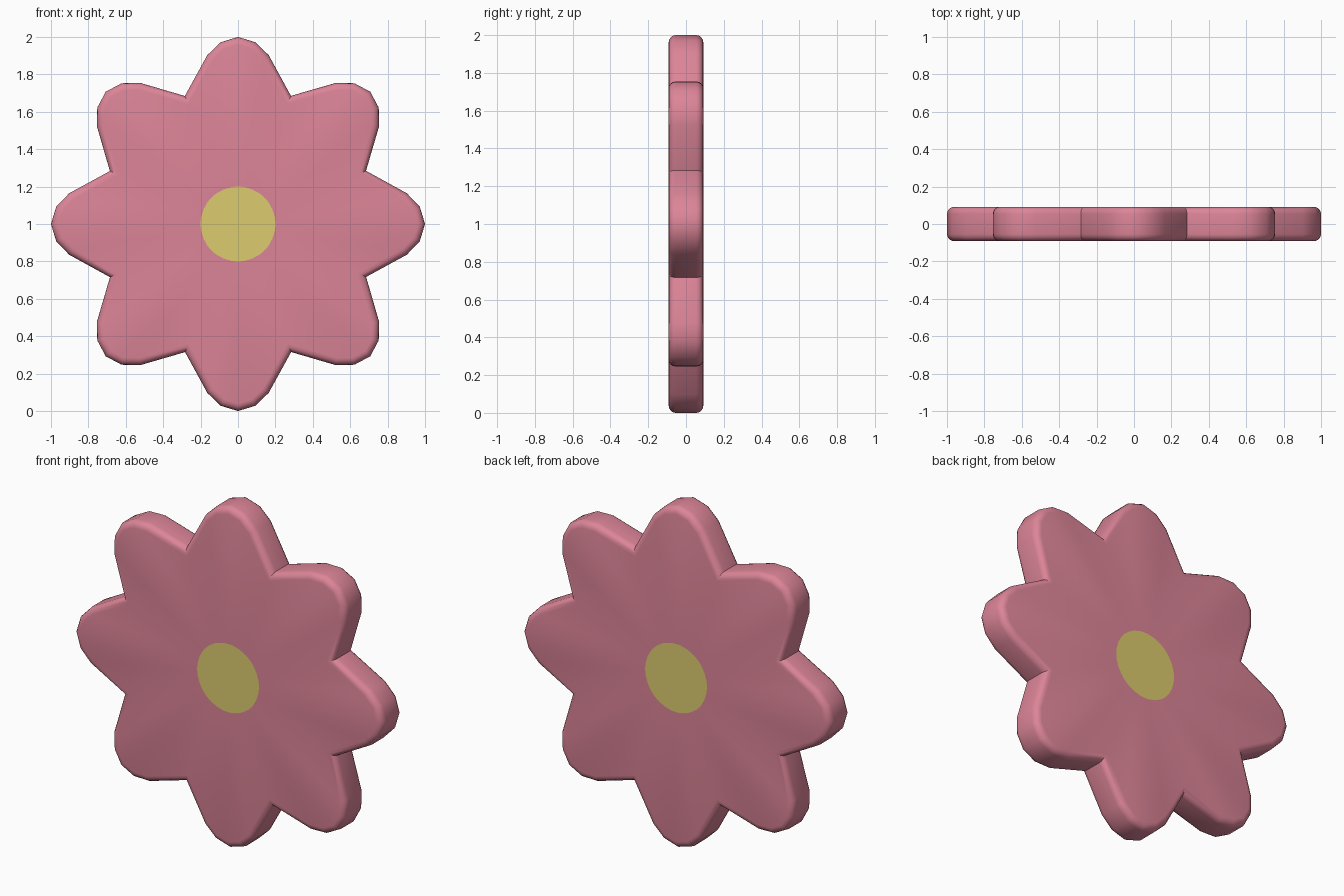
import bpy, bmesh, math
from mathutils import Vector, Matrix

if "Cube" in bpy.data.objects:
    bpy.data.objects.remove(bpy.data.objects["Cube"])

PETALS, HALF, ROUND, DISC = 8, 0.092, 0.038, 0.2


def material(name, rgb):
    m = bpy.data.materials.new(name)
    m.diffuse_color = (*rgb, 1)
    m.use_nodes = True
    m.node_tree.nodes["Principled BSDF"].inputs["Base Color"].default_value = m.diffuse_color
    return m


# Flower outline: one petal repeated around the centre (counter-clockwise)
half = [(0.283, 0.685), (0.164, 0.903), (0.092, 0.972)]
petal = half + [(0, 1.0)] + [(-x, z) for x, z in half[:0:-1]]
outline = []
for k in range(PETALS):
    rot = Matrix.Rotation(k * math.tau / PETALS, 2)
    outline += [rot @ Vector(p) for p in petal]
N = len(outline)


def inset(d):
    """Outline moved inwards by d, with mitred corners."""
    pts = []
    for i, p in enumerate(outline):
        a = (p - outline[i - 1]).normalized()
        b = (outline[(i + 1) % N] - p).normalized()
        na, nb = Vector((-a.y, a.x)), Vector((-b.y, b.x))
        pts.append(p + (na + nb) * d / (1 + na.dot(nb)))
    return pts


# Rounded rim: loops from the front face to the back face
disc = [p.normalized() * DISC for p in outline]
steps = 4
rim = []
for s in range(steps + 1):
    t = s / steps * math.pi / 2
    rim.append((ROUND * (1 - math.sin(t)), HALF - ROUND * (1 - math.cos(t))))
loops = [(disc, -HALF)]
loops += [(inset(d), -y) for d, y in rim]
loops += [(inset(d), y) for d, y in reversed(rim)]
loops += [(disc, HALF)]

bm = bmesh.new()
rings = [[bm.verts.new((p.x, y, p.y + 1)) for p in pts] for pts, y in loops]
for r0, r1 in zip(rings, rings[1:]):
    for i in range(N):
        j = (i + 1) % N
        bm.faces.new((r0[i], r0[j], r1[j], r1[i]))

# Yellow centre, flush on both sides
for ring in (rings[0], rings[-1]):
    bm.faces.new(ring).material_index = 1
bmesh.ops.recalc_face_normals(bm, faces=bm.faces[:])

mesh = bpy.data.meshes.new("flower")
bm.to_mesh(mesh)
bm.free()
mesh.materials.append(material("petal pink", (0.72, 0.235, 0.314)))
mesh.materials.append(material("centre yellow", (0.72, 0.60, 0.156)))
flower = bpy.data.objects.new("flower", mesh)
bpy.context.collection.objects.link(flower)
bpy.context.view_layer.objects.active = flower
flower.select_set(True)
bpy.ops.object.shade_smooth_by_angle(angle=math.radians(40))
